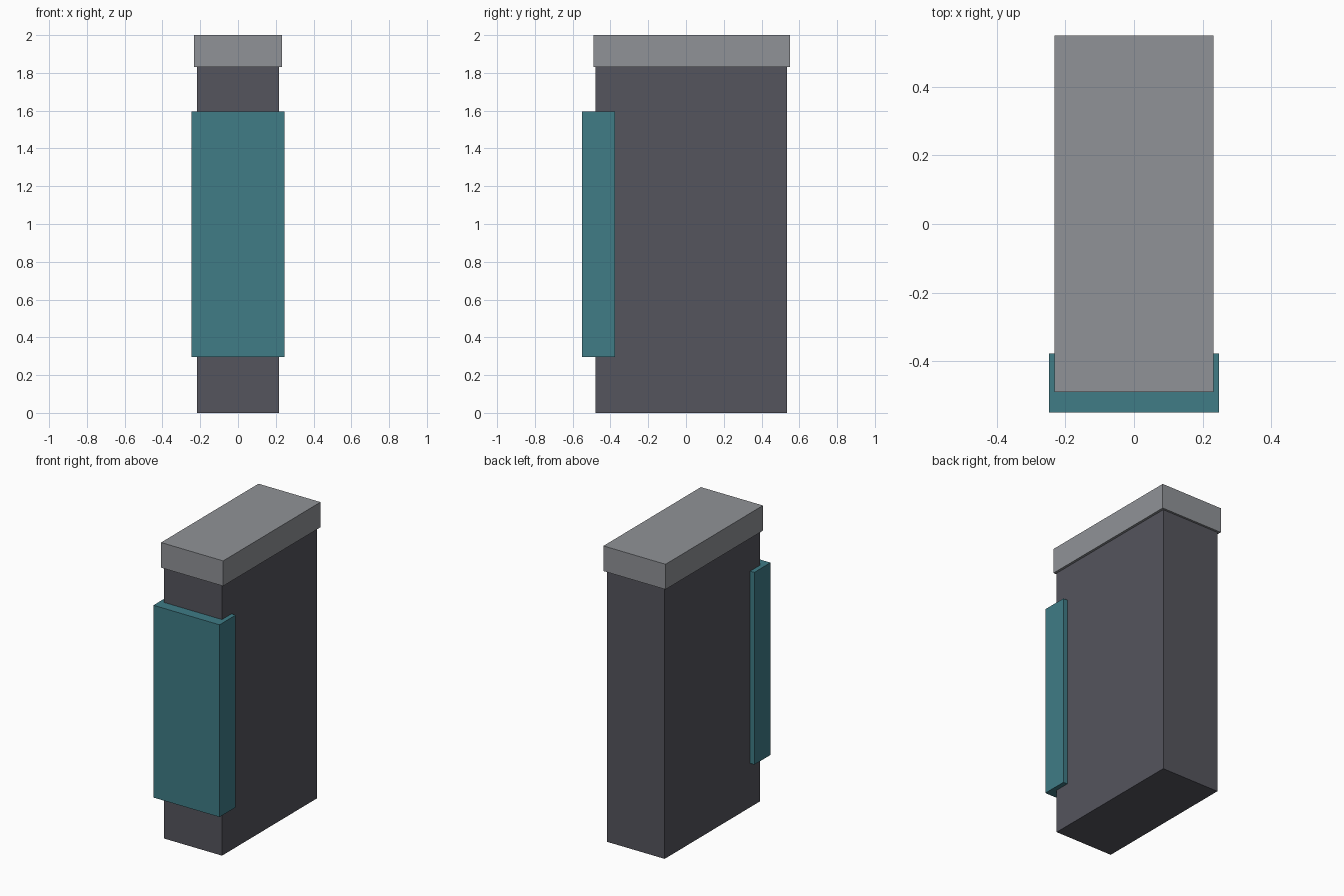
import bpy

if "Cube" in bpy.data.objects:
    bpy.data.objects.remove(bpy.data.objects["Cube"])


def material(name, rgb):
    mat = bpy.data.materials.new(name)
    mat.diffuse_color = (*rgb, 1)
    mat.use_nodes = True
    mat.node_tree.nodes["Principled BSDF"].inputs["Base Color"].default_value = mat.diffuse_color
    return mat


def box(name, half_x, y, z, mat):
    """Box centred on x = 0, spanning the given y and z ranges."""
    bpy.ops.mesh.primitive_cube_add(
        size=1, location=(0, (y[0] + y[1]) / 2, (z[0] + z[1]) / 2))
    obj = bpy.context.object
    obj.name = name
    obj.scale = (2 * half_x, y[1] - y[0], z[1] - z[0])
    bpy.ops.object.transform_apply(location=False, rotation=False, scale=True)
    obj.data.materials.append(mat)
    return obj


dark = material("dark_grey", (0.09, 0.09, 0.11))
light = material("light_grey", (0.28, 0.29, 0.31))
teal = material("teal", (0.05, 0.20, 0.24))

# Tall main body
box("body", 0.216, (-0.479, 0.536), (0, 1.83), dark)
# Slightly overhanging cap
box("top_cap", 0.232, (-0.49, 0.55), (1.83, 2.0), light)
# Coloured panel wrapped over the front edge
box("front_panel", 0.247, (-0.55, -0.377), (0.296, 1.595), teal)
